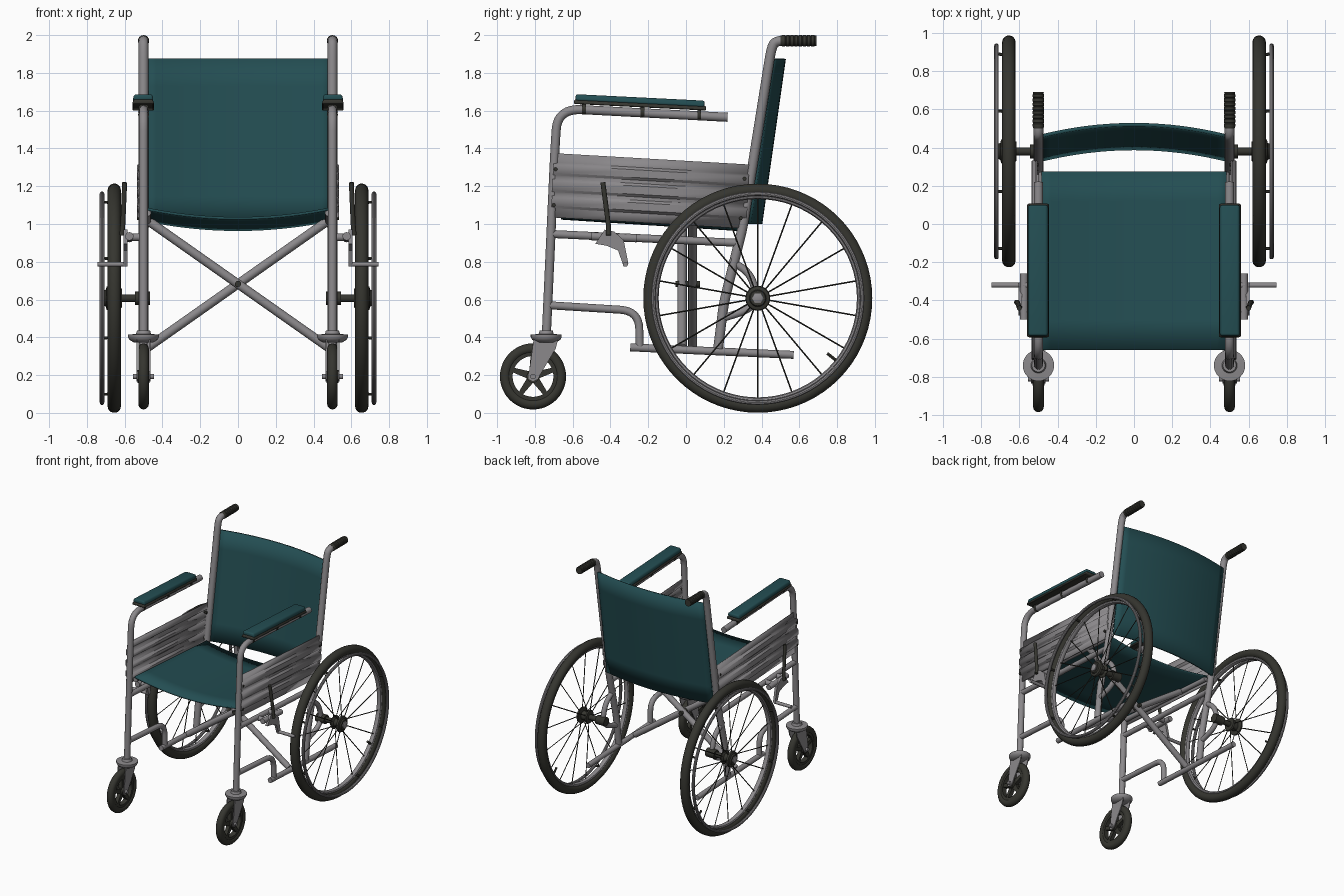
import bpy, bmesh, math
from mathutils import Vector, Matrix

if "Cube" in bpy.data.objects:
    bpy.data.objects.remove(bpy.data.objects["Cube"])


def material(name, rgb):
    m = bpy.data.materials.new(name)
    m.use_nodes = True
    m.diffuse_color = (*rgb, 1)
    bsdf = m.node_tree.nodes["Principled BSDF"]
    bsdf.inputs["Base Color"].default_value = (*rgb, 1)
    bsdf.inputs["Roughness"].default_value = 0.6
    return m


STEEL = material("grey steel", (0.26, 0.25, 0.26))
RUBBER = material("dark rubber", (0.036, 0.036, 0.029))
FABRIC = material("teal fabric", (0.017, 0.075, 0.085))


def finish(name, mesh, mat, mirror=True):
    """Link a mesh, shade it smooth with sharp creases, mirror it across x."""
    ob = bpy.data.objects.new(name, mesh)
    bpy.context.collection.objects.link(ob)
    mesh.materials.clear()
    mesh.materials.append(mat)
    for p in mesh.polygons:
        p.use_smooth = True
        p.material_index = 0
    mesh.set_sharp_from_angle(angle=math.radians(35))
    if mirror:
        ob.modifiers.new("Mirror", 'MIRROR').use_mirror_merge = False
    return ob


def from_bm(name, bm, mat, mirror=True):
    bmesh.ops.recalc_face_normals(bm, faces=bm.faces)
    mesh = bpy.data.meshes.new(name)
    bm.to_mesh(mesh)
    bm.free()
    return finish(name, mesh, mat, mirror)


def fillet(points, d):
    """Round the corners of a polyline."""
    pts = [Vector(p) for p in points]
    out = [pts[0]]
    for a, b, c in zip(pts, pts[1:], pts[2:]):
        p = b + (a - b).normalized() * min(d, (a - b).length * 0.49)
        q = b + (c - b).normalized() * min(d, (c - b).length * 0.49)
        for i in range(9):
            t = i / 8
            out.append(p * (1 - t) ** 2 + b * 2 * t * (1 - t) + q * t * t)
    return out + [pts[-1]]


def tubes(name, paths, r, mat=STEEL, bend=0.08, mirror=True, res=4):
    """Round tubes along one or more paths."""
    cu = bpy.data.curves.new(name, 'CURVE')
    cu.dimensions = '3D'
    cu.bevel_depth, cu.bevel_resolution, cu.use_fill_caps = r, res, True
    for path in paths:
        pts = fillet(path, bend)
        sp = cu.splines.new('POLY')
        sp.points.add(len(pts) - 1)
        for sp_pt, p in zip(sp.points, pts):
            sp_pt.co = (*p, 1)
    tmp = bpy.data.objects.new(name + "_path", cu)
    bpy.context.collection.objects.link(tmp)
    dg = bpy.context.evaluated_depsgraph_get()
    mesh = bpy.data.meshes.new_from_object(tmp.evaluated_get(dg))
    bpy.data.objects.remove(tmp)
    return finish(name, mesh, mat, mirror)


def side_tube(name, yz, r, mat=STEEL, x=0.5, bend=0.08):
    return tubes(name, [[(x, y, z) for y, z in yz]], r, mat, bend)


def lathe(name, profile, center, axis, mat, closed=False, steps=64):
    """Revolve (offset along axis, radius) pairs about the axis."""
    bm = bmesh.new()
    ax = Vector(axis)
    side = Vector((0, 1, 0))
    vs = [bm.verts.new(Vector(center) + ax * h + side * r) for h, r in profile]
    edges = [bm.edges.new(e) for e in zip(vs, vs[1:])]
    if closed:
        edges.append(bm.edges.new((vs[-1], vs[0])))
    bmesh.ops.spin(bm, geom=vs + edges, cent=center, axis=ax, angle=math.tau,
                   steps=steps, use_duplicate=False)
    bmesh.ops.remove_doubles(bm, verts=bm.verts, dist=1e-5)
    return from_bm(name, bm, mat)


def ring(name, center, major, rx, rr, mat, sides=14, steps=72):
    prof = [(rx * math.cos(math.tau * i / sides), major + rr * math.sin(math.tau * i / sides))
            for i in range(sides)]
    return lathe(name, prof, center, (1, 0, 0), mat, True, steps)


def prism(name, outline, x0, x1, mat=STEEL):
    """Extrude a (y, z) outline along x."""
    bm = bmesh.new()
    f = bm.faces.new([bm.verts.new((x0, y, z)) for y, z in outline])
    g = bmesh.ops.extrude_face_region(bm, geom=[f])["geom"]
    bmesh.ops.translate(bm, vec=(x1 - x0, 0, 0),
                        verts=[v for v in g if isinstance(v, bmesh.types.BMVert)])
    return from_bm(name, bm, mat)


def sheet(name, func, us, vs, thick, mat, mirror=False):
    """Thin solid sheet from a function of u and v."""
    bm = bmesh.new()
    grid = [[bm.verts.new(func(u, v)) for v in vs] for u in us]
    for a, b in zip(grid, grid[1:]):
        for i in range(len(vs) - 1):
            bm.faces.new((a[i], b[i], b[i + 1], a[i + 1]))
    ob = from_bm(name, bm, mat, mirror)
    so = ob.modifiers.new("Solidify", 'SOLIDIFY')
    so.thickness, so.offset = thick, 0
    return ob


def pad(name, size, loc, tilt, bevel, mat):
    bm = bmesh.new()
    bmesh.ops.create_cube(bm, size=1)
    bmesh.ops.scale(bm, vec=size, verts=bm.verts)
    for v in bm.verts:
        if v.co.z > 0:
            v.co.x *= 0.86
    bmesh.ops.bevel(bm, geom=bm.edges[:], offset=bevel, segments=3, affect='EDGES', profile=0.5)
    bmesh.ops.transform(bm, verts=bm.verts,
                        matrix=Matrix.Translation(loc) @ Matrix.Rotation(tilt, 4, 'X'))
    return from_bm(name, bm, mat)


# Seat and backrest slings
N = 20
span = [i / N * 2 - 1 for i in range(N + 1)]
ends = [i / 6 for i in range(7)]
sheet("seat", lambda u, v: (0.485 * u, -0.66 + 0.935 * v, 1.03 - 0.06 * v + 0.05 * u * u),
      span, ends, 0.014, FABRIC)
sheet("backrest", lambda u, v: (0.485 * u, 0.335 + 0.125 * v + 0.06 * (1 - u * u), 1.0 + 0.875 * v),
      span, ends, 0.018, FABRIC)

# Side frames
side_tube("front_leg_and_arm", [(-0.74, 0.4), (-0.695, 1.38), (-0.68, 1.612), (0.22, 1.565)], 0.024, bend=0.13)
side_tube("rear_post", [(0.17, 0.34), (0.2, 0.58), (0.3, 0.98), (0.335, 1.2), (0.45, 1.92), (0.47, 1.97), (0.56, 1.97)], 0.026, bend=0.06)
side_tube("upper_side_rail", [(-0.71, 0.947), (0.28, 0.9)], 0.021)
side_tube("lower_front_rail", [(-0.73, 0.57), (-0.25, 0.54), (-0.245, 0.35)], 0.021, bend=0.1)
side_tube("bottom_rail", [(-0.295, 0.347), (0.57, 0.307)], 0.021)
side_tube("seat_rail", [(-0.66, 1.06), (0.27, 1.0)], 0.02, x=0.48)
side_tube("axle_support", [(0.23, 0.81), (0.34, 0.74), (0.38, 0.607), (0.33, 0.545), (0.19, 0.5)], 0.02, bend=0.06)

# Push grips with ribs
ribs = [(0, 0.001), (0, 0.026)]
for i in range(8):
    ribs += [(0.01 + i * 0.022, 0.03), (0.024 + i * 0.022, 0.03), (0.028 + i * 0.022, 0.027)]
ribs += [(0.19, 0.028), (0.19, 0.001)]
bm = bmesh.new()
rim_loops = [[bm.verts.new((0.5 + r * math.cos(math.tau * k / 16), 0.5 + h, 1.97 + r * math.sin(math.tau * k / 16)))
              for k in range(16)] for h, r in ribs]
for a, b in zip(rim_loops, rim_loops[1:]):
    for k in range(16):
        bm.faces.new((a[k], a[k - 1], b[k - 1], b[k]))
from_bm("push_grip", bm, RUBBER)

# Folding cross braces with their pivot
for name, s, y in (("front_brace", 1, -0.02), ("rear_brace", -1, 0.035)):
    tubes(name, [[(-0.48 * s, y, 1.02), (0.48 * s, y, 0.345)]], 0.024, mirror=False)
tubes("brace_pivot", [[(0, -0.055, 0.683), (0, 0.075, 0.683)]], 0.016, RUBBER, mirror=False)

# Ribbed side panels
rib_profile = [(0, 0.512), (0.15, 0.512), (0.19, 0.53), (0.3, 0.53), (0.34, 0.518), (0.4, 0.518),
               (0.44, 0.532), (0.56, 0.532), (0.6, 0.518), (0.66, 0.518), (0.7, 0.53),
               (0.81, 0.53), (0.85, 0.512), (1, 0.512)]
sheet("side_panel", lambda u, v: (v[1], -0.715 + 0.015 * v[0] + u * 1.035,
                                  1.035 + 0.34 * v[0] - 0.06 * u),
      [0, 0.5, 1], rib_profile, 0.008, STEEL, True)
tubes("panel_screws", [[(0.5, y, z), (0.535, y, z)] for y, z in
                       ((-0.69, 1.29), (-0.7, 1.1), (0.31, 1.24), (0.29, 1.03))], 0.01, RUBBER, res=1)

# Armrests
pad("armrest_base", (0.118, 0.7, 0.024), (0.502, -0.243, 1.63), -0.05, 0.008, RUBBER)
pad("armrest_pad", (0.112, 0.685, 0.034), (0.502, -0.243, 1.653), -0.05, 0.012, FABRIC)
for i, y in enumerate((-0.54, -0.23, 0.07)):
    z = 1.594 - 0.05 * (y + 0.24)
    tubes("arm_clip_%d" % (i + 1), [[(0.5, y - 0.01, z), (0.5, y + 0.01, z)]], 0.029, RUBBER)

# Large wheels
C = Vector((0.655, 0.38, 0.607))
ring("rear_tyre", C, 0.573, 0.035, 0.034, RUBBER)
ring("rear_rim", C, 0.54, 0.021, 0.016, STEEL, 10)
ring("hand_rim", C + Vector((0.065, 0, 0)), 0.553, 0.012, 0.012, STEEL, 10)
lathe("rear_hub", [(-0.04, 0), (-0.04, 0.05), (-0.03, 0.055), (-0.02, 0.035), (0.02, 0.035), (0.025, 0.066),
                   (0.04, 0.062), (0.045, 0.045), (0.055, 0.04), (0.055, 0)], C, (1, 0, 0), RUBBER, steps=32)
lathe("hub_cap", [(0.05, 0.03), (0.062, 0.03), (0.066, 0.022), (0.066, 0)], C, (1, 0, 0), STEEL, steps=6)


def polar(x, r, a):
    return C + Vector((x, r * math.sin(a), -r * math.cos(a)))


tubes("wheel_spokes", [[polar(0.03 if k % 2 else -0.03, 0.04, math.tau * k / 18),
                        polar(0, 0.535, math.tau * k / 18)] for k in range(18)], 0.004, RUBBER, res=0)
tubes("hand_rim_clips", [[polar(0.01, 0.545, a), polar(0.065, 0.553, a)]
                         for a in (math.tau * (k + 0.5) / 8 for k in range(8))], 0.008, RUBBER, res=1)
tubes("tyre_valve", [[polar(0.005, 0.53, 0.9), polar(0.01, 0.47, 0.9)]], 0.009, RUBBER, res=1)
tubes("axle", [[(0.48, 0.38, 0.607), (0.65, 0.38, 0.607)]], 0.021, RUBBER)
tubes("axle_sleeve", [[(0.465, 0.38, 0.607), (0.545, 0.38, 0.607)]], 0.036, RUBBER)

# Front casters
K = Vector((0.5, -0.81, 0.193))
ring("caster_tyre", K, 0.147, 0.028, 0.028, RUBBER, 12, 48)
lathe("caster_rim", [(-0.02, 0.108), (0.02, 0.108), (0.02, 0.13), (-0.02, 0.13)], K, (1, 0, 0), RUBBER, True, 48)
lathe("caster_hub", [(-0.032, 0), (-0.032, 0.034), (0.032, 0.034), (0.032, 0)], K, (1, 0, 0), RUBBER, steps=24)
for i in range(5):
    a = math.tau * i / 5
    out, across = Vector((0, math.sin(a), math.cos(a))), Vector((0, math.cos(a), -math.sin(a)))
    corners = [K + out * r + across * w for r, w in ((0.025, -0.02), (0.115, -0.012), (0.115, 0.012), (0.025, 0.02))]
    prism("caster_spoke_%d" % (i + 1), [(p.y, p.z) for p in corners], 0.485, 0.515, RUBBER)
blade = [(-0.805, 0.4), (-0.675, 0.4), (-0.69, 0.34), (-0.785, 0.18), (-0.81, 0.167), (-0.835, 0.18), (-0.832, 0.21)]
for name, x in (("inner", 0.463), ("outer", 0.531)):
    prism("fork_blade_" + name, blade, x, x + 0.007)
lathe("fork_crown", [(-0.03, 0), (-0.03, 0.05), (-0.015, 0.075), (0, 0.082), (0.012, 0.082), (0.016, 0.04),
                     (0.035, 0.034), (0.035, 0)], (0.5, -0.74, 0.402), (0, 0, 1), STEEL, steps=32)
tubes("caster_axle", [[K - Vector((0.055, 0, 0)), K + Vector((0.055, 0, 0))]], 0.014)

# Parking brakes
brake = [(-0.48, 0.895), (-0.43, 0.97), (-0.38, 0.96), (-0.33, 0.915), (-0.305, 0.79), (-0.33, 0.775),
         (-0.36, 0.86), (-0.42, 0.885)]
prism("brake_plate", brake, 0.585, 0.605)
side_tube("brake_bar", [(-0.5, 0.935), (-0.26, 0.925)], 0.022, x=0.575)
tubes("brake_mounts", [[(0.5, y, 0.93), (0.58, y, 0.93)] for y in (-0.46, -0.32)], 0.02)
tubes("brake_shoe", [[(0.59, -0.32, 0.787), (0.745, -0.32, 0.787)]], 0.013)
tubes("brake_lever", [[(0.615, -0.41, 0.94), (0.61, -0.41, 0.99), (0.6, -0.44, 1.22)]], 0.013, RUBBER, bend=0.02)
